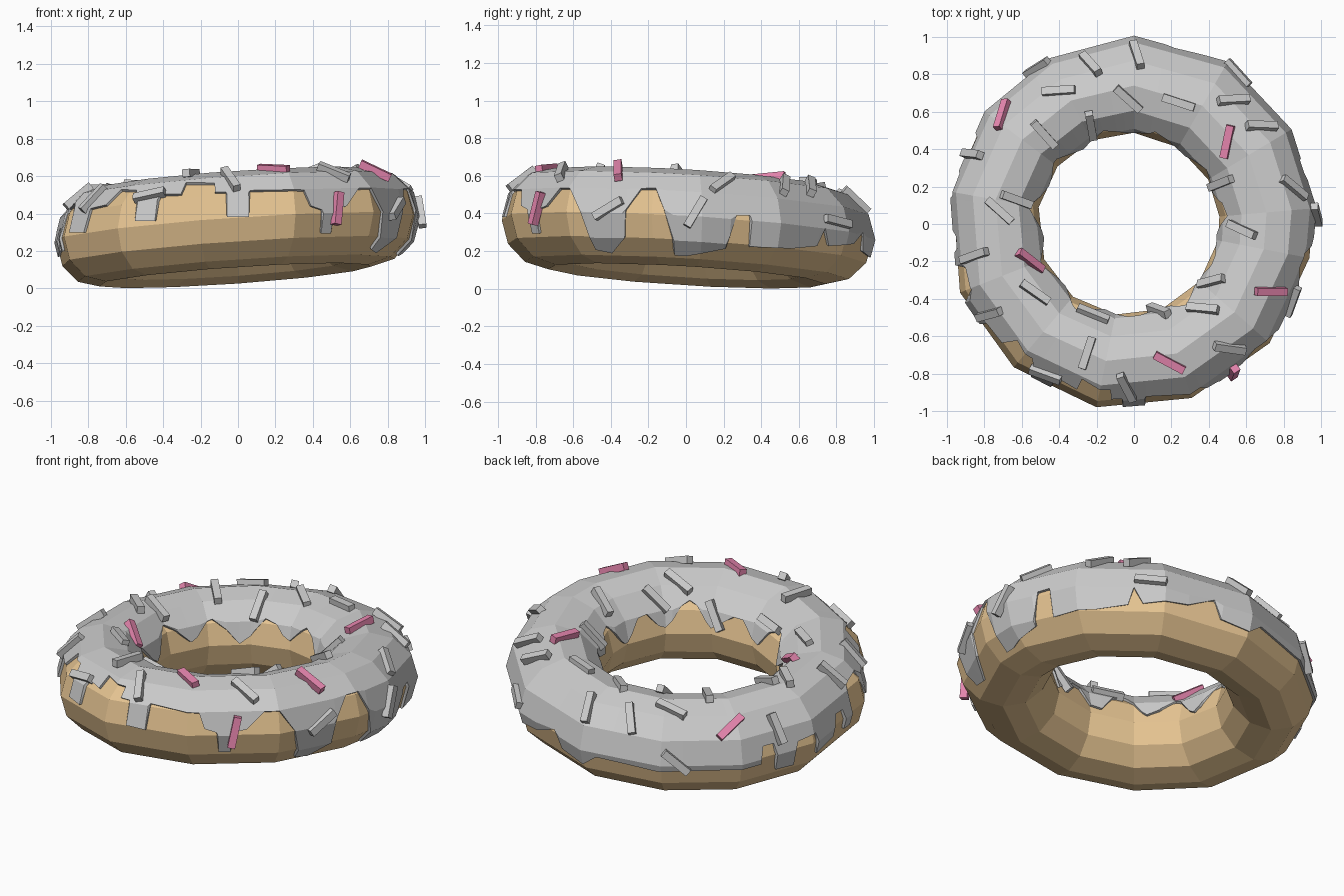
import bpy, bmesh
from math import sin, cos, pi, radians, degrees, asin, atan2, hypot
from mathutils import Vector, Matrix

if "Cube" in bpy.data.objects:
    bpy.data.objects.remove(bpy.data.objects["Cube"])

CZ, B = 0.32, 0.25            # ring height and tube half height
SX, SY = 0.07, -0.06          # slight tilt of the whole ring
# plan outline: angle, outer radius
RING = [(-11, .955), (5, .965), (31, .968), (60, .988), (90, .992), (117, .98), (143, .985),
        (170, .985), (201.5, 1.0), (230, 1.0), (258.4, 1.0), (288.3, .98), (318.7, .965)]


def ring_point(i, k, off):
    """Corner i of the plan, corner k (30 degree steps) of the tube."""
    t, ro = radians(RING[i][0]), RING[i][1]
    ri = .488 - .03 * cos(t)
    p = radians(30 * k)
    r = (ro + ri) / 2 + ((ro - ri) / 2 + off) * cos(p)
    x, y = r * cos(t), r * sin(t)
    return Vector((x, y, CZ + (B + off) * sin(p) + SX * x + SY * y))


def surf(deg, phi, off=0.0):
    """Point on the faceted ring; phi 0 = outside, 90 = top, 180 = hole."""
    n = len(RING)
    d = (deg + 11) % 360 - 11
    i = max(j for j in range(n) if RING[j][0] <= d + 1e-6)
    a = RING[i][0]
    b = RING[i + 1][0] if i + 1 < n else 349
    # true position along the straight chord
    wa, wb = radians(d - a), radians(b - d)
    r0, r1 = RING[i][1], RING[(i + 1) % n][1]
    u = r0 * sin(wa) / (r0 * sin(wa) + r1 * sin(wb))
    k = int(phi // 30)
    v = phi / 30 - k
    j = (i + 1) % n
    return (ring_point(i, k, off).lerp(ring_point(i, k + 1, off), v)).lerp(
        ring_point(j, k, off).lerp(ring_point(j, k + 1, off), v), u)


def finish(bm, name, color=None):
    me = bpy.data.meshes.new(name)
    bm.to_mesh(me)
    bm.free()
    ob = bpy.data.objects.new(name, me)
    bpy.context.collection.objects.link(ob)
    if color:
        m = bpy.data.materials.new(name + "_color")
        m.diffuse_color = (*color, 1)
        m.use_nodes = True
        m.node_tree.nodes["Principled BSDF"].inputs["Base Color"].default_value = m.diffuse_color
        me.materials.append(m)
    return ob


def grid(rows):
    """Closed grid of quads from rows of points, wrapping both ways."""
    bm = bmesh.new()
    vs = [[bm.verts.new(p) for p in row] for row in rows]
    n, m = len(vs), len(vs[0])
    for i in range(n):
        for j in range(m):
            a, b = vs[i], vs[(i + 1) % n]
            bm.faces.new((a[j], b[j], b[(j + 1) % m], a[(j + 1) % m]))
    bmesh.ops.remove_doubles(bm, verts=bm.verts, dist=1e-4)
    bmesh.ops.dissolve_degenerate(bm, edges=bm.edges, dist=1e-4)
    bmesh.ops.recalc_face_normals(bm, faces=bm.faces)
    return bm


# dough ring
finish(grid([[ring_point(i, k, 0) for k in range(12)] for i in range(len(RING))]),
       "dough", (.80, .56, .29))

# icing with drips: angle, height of the lower edge on the outside
EDGE = [(-178, .2), (-176, .32), (-172, .32), (-171, .2), (-167, .2), (-165.5, .42), (-158, .45),
        (-155, .3), (-147, .3), (-146, .42), (-138, .44), (-135, .52), (-127, .52), (-125, .48),
        (-124, .36), (-117, .36), (-116.5, .5), (-109, .5), (-108.5, .56), (-98, .56),
        (-97.5, .51), (-94, .51), (-93.5, .38), (-86.5, .38), (-86, .52), (-68, .52), (-66, .44),
        (-62, .42), (-61.5, .3), (-57.5, .3), (-57, .42), (-52, .44), (-46, .53), (-41, .53),
        (-36, .41), (-34, .22), (-28, .2), (-21, .28), (-20, .42), (-15, .53), (-10, .53),
        (-7, .42), (-4, .19), (0, .18), (13.5, .22), (14.5, .28), (16.5, .39), (21, .39),
        (21.5, .23), (37, .22), (48, .23), (50, .32), (53, .23), (68, .24), (77, .3), (80, .2),
        (90, .17), (95, .23), (115, .2), (150, .2), (151, .3), (155, .3), (156, .14),
        (163, .14), (164, .28), (171, .3), (172, .17)]


def edge_height(d):
    pts = [(EDGE[-1][0] - 360, EDGE[-1][1])] + EDGE + [(EDGE[0][0] + 360, EDGE[0][1])]
    for (a, za), (b, zb) in zip(pts, pts[1:]):
        if a <= d <= b:
            return za + (zb - za) * (d - a) / (b - a)


corners = [(a + 180) % 360 - 180 for a, _ in RING]
angles = sorted(set([a for a, _ in EDGE] + corners + list(range(100, 150, 8))))
OFF = .015
rows = []
for d in angles:
    t = radians(d)
    h = (edge_height(d) - CZ - SX * .95 * cos(t) - SY * .95 * sin(t)) / B
    lo = degrees(asin(max(-.8, min(.9, h))))
    hi = 158 - 15 * sin(11 * t) - 5 * sin(t * 5)
    phis = [min(max(30 * k, lo), hi) for k in range(-2, 8)]
    phis = [lo] + phis + [hi]
    rows.append([surf(d, p, OFF) for p in phis] + [surf(d, p, -.01) for p in reversed(phis)])
finish(grid(rows), "icing")

# sprinkles: x, y, direction seen from above
PINK = [(-.70, .58, 73), (.50, .44, 78), (-.56, -.2, -38), (.73, -.36, 0), (.19, -.74, -28),
        (.53, -.79, 70)]
GREY = [(-.52, .84, 32), (-.23, .85, -48), (.015, .90, -72), (.55, .80, -48), (.53, .66, 3),
        (.24, .65, -18), (.68, .52, -2), (-.4, .71, 4), (-.03, .67, -42), (-.48, .48, -48),
        (-.23, .53, -80), (-.86, .37, -6), (-.63, .13, -20), (-.72, .07, -42), (-.85, -.17, 20),
        (-.77, -.48, 15), (-.53, -.37, -35), (-.22, -.49, -22), (-.25, -.69, 72),
        (-.47, -.80, -20), (-.04, -.87, -62), (.135, -.47, -20), (.37, -.455, -5),
        (.42, -.31, 15), (.47, .22, 22), (.58, -.03, -25), (.85, .19, -40), (.97, .05, -75),
        (.86, -.42, 70), (.51, -.66, -8)]


def sprinkles(name, items, color=None):
    bm = bmesh.new()
    for x, y, ang in items:
        d, r = degrees(atan2(y, x)), hypot(x, y)
        lo, hi = 5, 170
        for _ in range(20):
            mid = (lo + hi) / 2
            if surf(d, mid, OFF).xy.length > r:
                lo = mid
            else:
                hi = mid
        p = surf(d, lo, OFF)
        # smooth surface normal from nearby points
        n = (surf(d + 4, lo, OFF) - surf(d - 4, lo, OFF)).cross(
            surf(d, lo + 12, OFF) - surf(d, lo - 12, OFF)).normalized()
        if n.z < 0 and 20 < lo < 160:
            n = -n
        a = radians(ang)
        u = Vector((cos(a), sin(a), 0))
        u.z = -(n.x * u.x + n.y * u.y) / max(n.z, .15)
        u.normalize()
        w = n.cross(u).normalized()
        n = u.cross(w)
        m = Matrix((u, w, n)).transposed().to_4x4()
        m.translation = p + n * .008
        bmesh.ops.create_cube(bm, size=1, matrix=m @ Matrix.Diagonal((.178, .042, .042, 1)))
    finish(bm, name, color)


sprinkles("grey_sprinkles", GREY)
sprinkles("pink_sprinkles", PINK, (.80, .24, .43))
